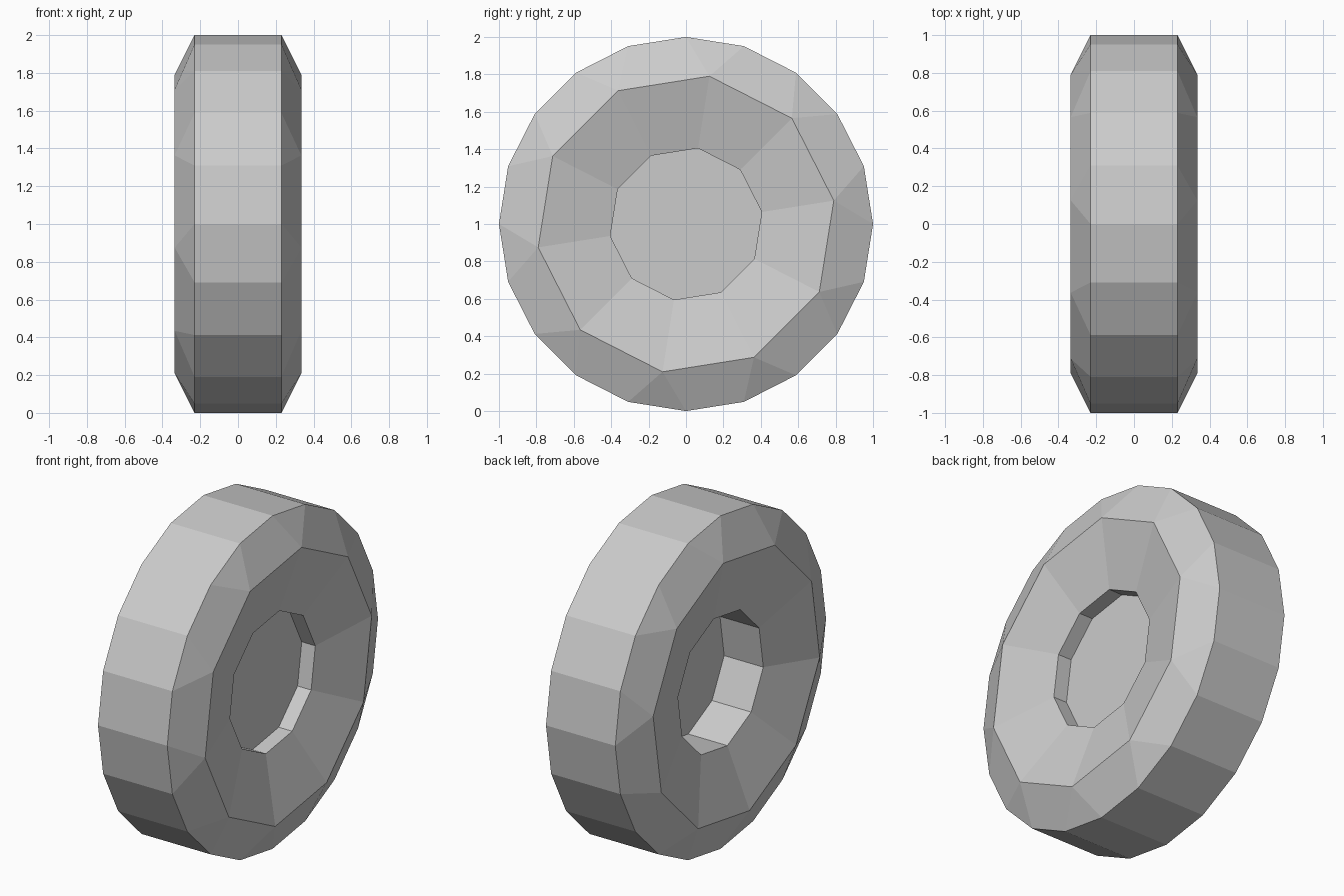
import bpy, bmesh
from math import cos, sin, radians

if "Cube" in bpy.data.objects:
    bpy.data.objects.remove(bpy.data.objects["Cube"])

bm = bmesh.new()

def ring(x, radius, count, start=0.0):
    """Ring of vertices around the x axle."""
    return [bm.verts.new((x,
                          radius * cos(radians(start + 360 * i / count)),
                          1 + radius * sin(radians(start + 360 * i / count))))
            for i in range(count)]

def bridge(a, b):
    n = len(a)
    for i in range(n):
        bm.faces.new((a[i], a[(i + 1) % n], b[(i + 1) % n], b[i]))

def side(sign, floor_x):
    """Sidewall, dished face and hub recess; returns the tread edge."""
    tread = ring(sign * 0.23, 1.0, 20)
    rim = ring(sign * 0.335, 0.80, 10, 9)
    lip = ring(sign * 0.23, 0.41, 10, 9)
    floor = ring(floor_x, 0.41, 10, 9)
    # bevelled sidewall: 20 sides step down to 10
    for i in range(10):
        a, b, c = tread[2 * i], tread[2 * i + 1], tread[(2 * i + 2) % 20]
        bm.faces.new((a, b, rim[i]))
        bm.faces.new((b, c, rim[(i + 1) % 10], rim[i]))
    bridge(rim, lip)
    bridge(lip, floor)
    bm.faces.new(floor)
    return tread

# shallow recess on the right, deep recess on the left
bridge(side(1, 0.14), side(-1, 0.03))
bmesh.ops.recalc_face_normals(bm, faces=bm.faces)

mesh = bpy.data.meshes.new("wheel")
bm.to_mesh(mesh)
bm.free()
bpy.context.collection.objects.link(bpy.data.objects.new("wheel", mesh))
